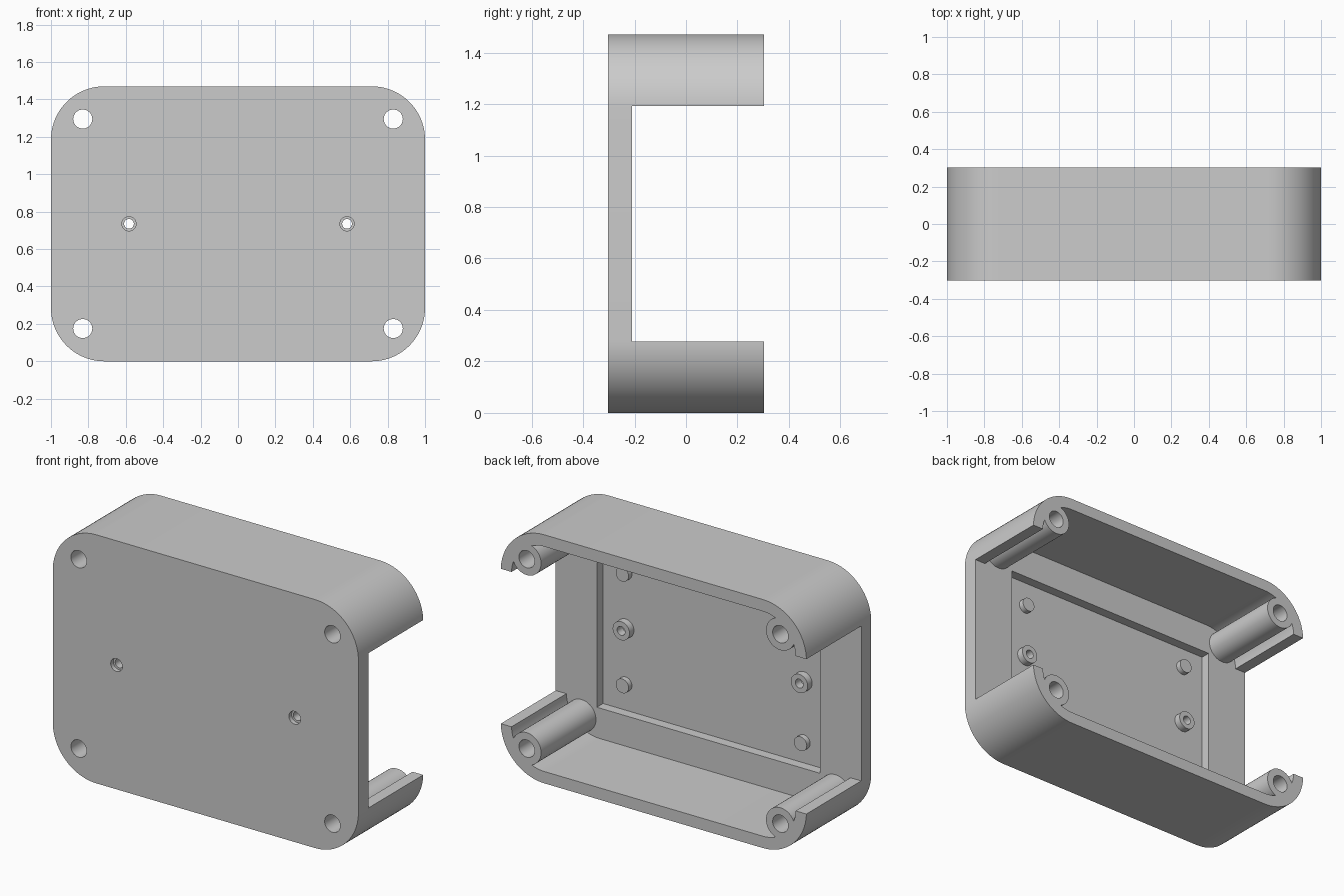
import bpy, bmesh, math
from mathutils import Vector

cube = bpy.data.objects.get("Cube")
if cube:
    bpy.data.objects.remove(cube, do_unlink=True)

# Main dimensions
W, H, D = 1.0, 1.47, 0.303        # half width, height, half depth
MID = H / 2
WALL, RADIUS = 0.07, 0.285
RIM = -0.21                       # inner face of the plate
FLOOR = -0.268                    # bottom of the pocket
POST_X, POST_Z = 0.83, 0.56       # post offsets from the middle
BOSS_X = 0.583

grey = bpy.data.materials.new("plain grey")
grey.use_nodes = True
COLOUR = (0.6, 0.6, 0.6, 1)
grey.diffuse_color = COLOUR
grey.node_tree.nodes["Principled BSDF"].inputs["Base Color"].default_value = COLOUR


def prism(name, outline, y0, y1):
    """Extrude an outline of (x, z) points from y0 to y1."""
    bm = bmesh.new()
    face = bm.faces.new([bm.verts.new((x, y0, z)) for x, z in outline])
    ext = bmesh.ops.extrude_face_region(bm, geom=[face])
    moved = [v for v in ext["geom"] if isinstance(v, bmesh.types.BMVert)]
    bmesh.ops.translate(bm, verts=moved, vec=Vector((0, y1 - y0, 0)))
    bmesh.ops.recalc_face_normals(bm, faces=bm.faces)
    mesh = bpy.data.meshes.new(name)
    bm.to_mesh(mesh)
    bm.free()
    mesh.materials.append(grey)
    obj = bpy.data.objects.new(name, mesh)
    bpy.context.collection.objects.link(obj)
    return obj


def rounded(half_w, half_h, r, steps=20):
    """Outline of a rounded rectangle around the middle."""
    pts = []
    for i, (sx, sz) in enumerate([(1, 1), (-1, 1), (-1, -1), (1, -1)]):
        for k in range(steps + 1):
            a = (i + k / steps) * math.pi / 2
            pts.append((sx * (half_w - r) + r * math.cos(a),
                        MID + sz * (half_h - r) + r * math.sin(a)))
    return pts


def box(half_w, half_h):
    return [(sx * half_w, MID + sz * half_h)
            for sx, sz in [(1, 1), (-1, 1), (-1, -1), (1, -1)]]


def circle(x, z, r, n=40):
    return [(x + r * math.cos(2 * math.pi * k / n),
             z + r * math.sin(2 * math.pi * k / n)) for k in range(n)]


def combine(target, tool, operation):
    """Apply a boolean and discard the tool."""
    mod = target.modifiers.new("combine", "BOOLEAN")
    mod.operation, mod.solver, mod.object = operation, "EXACT", tool
    bpy.context.view_layer.objects.active = target
    bpy.ops.object.modifier_apply(modifier=mod.name)
    bpy.data.objects.remove(tool, do_unlink=True)


def cut(target, outline, y0, y1):
    combine(target, prism("cutter", outline, y0, y1), "DIFFERENCE")


# Shell: rounded tray with a cavity, open sides and a pocket in the plate
shell = prism("enclosure_shell", rounded(W, MID, RADIUS), -D, D)
cut(shell, rounded(W - WALL, MID - WALL, RADIUS - WALL), RIM, D + 0.1)
cut(shell, box(W + 0.1, MID - 0.277), RIM, D + 0.1)
cut(shell, box(0.73, MID - 0.25), FLOOR, D)

# Corner posts with through holes
for sx in (-1, 1):
    for sz in (-1, 1):
        x, z = sx * POST_X, MID + sz * POST_Z
        combine(shell, prism("post", circle(x, z, 0.094), RIM - 0.03, D), "UNION")
        cut(shell, circle(x, z, 0.051), -D - 0.1, D + 0.1)

# Screw bosses with a counterbored hole, and locating pins beside them
parts = [shell]
for sx, side, pin_z in ((1, "left", 0.33), (-1, "right", 0.36)):
    x = sx * BOSS_X
    combine(shell, prism("boss", circle(x, MID, 0.055), FLOOR - 0.015, FLOOR + 0.042), "UNION")
    cut(shell, circle(x, MID, 0.026), -D - 0.1, D)
    cut(shell, circle(x, MID, 0.038), -D - 0.1, -D + 0.025)
    for sz, level in ((1, "upper"), (-1, "lower")):
        parts.append(prism(f"{level}_{side}_pin", circle(x, MID + sz * pin_z, 0.042),
                           FLOOR - 0.01, FLOOR + 0.032))

# Smooth curved walls, keep crisp edges
bpy.ops.object.select_all(action="DESELECT")
for obj in parts:
    obj.select_set(True)
bpy.context.view_layer.objects.active = shell
bpy.ops.object.shade_smooth_by_angle(angle=math.radians(30))
